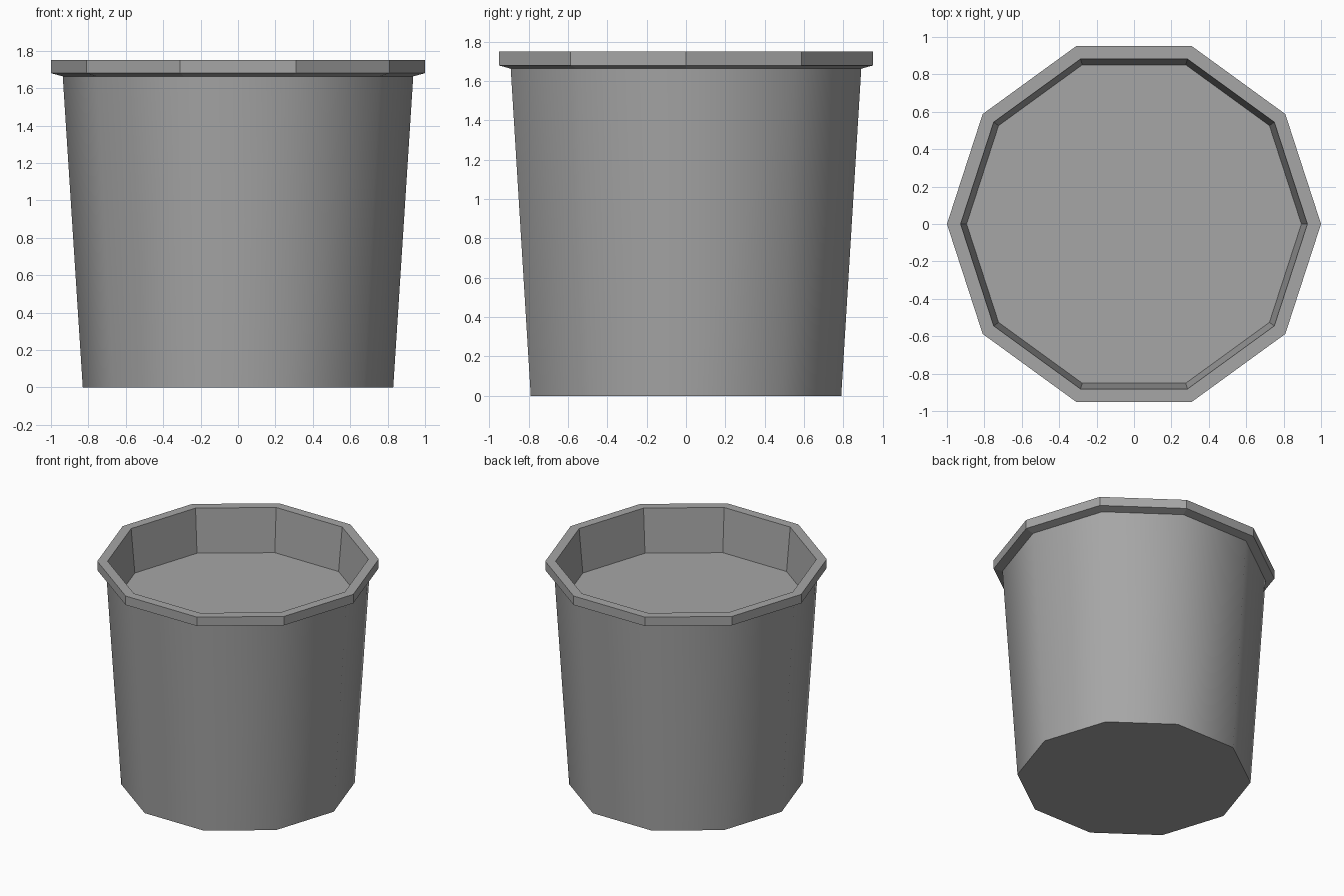
import bpy
import bmesh
from math import cos, sin, tau

SIDES = 10

cube = bpy.data.objects.get("Cube")
if cube:
    bpy.data.objects.remove(cube, do_unlink=True)


def make_material(name, colour):
    mat = bpy.data.materials.new(name)
    mat.use_nodes = True
    mat.diffuse_color = colour
    mat.node_tree.nodes["Principled BSDF"].inputs["Base Color"].default_value = colour
    return mat


def lathe(name, profile, mat, smooth_bands=()):
    """Turn a (radius, height) profile into a closed ten-sided pot."""
    bm = bmesh.new()
    rings = [[bm.verts.new((r * cos(tau * i / SIDES), r * sin(tau * i / SIDES), z))
              for i in range(SIDES)] for r, z in profile]
    bm.faces.new(rings[0][::-1])
    bm.faces.new(rings[-1])
    for band, (low, high) in enumerate(zip(rings, rings[1:])):
        for i in range(SIDES):
            j = (i + 1) % SIDES
            face = bm.faces.new((low[i], low[j], high[j], high[i]))
            face.smooth = band in smooth_bands
    # Only edges between two smooth faces stay soft
    for edge in bm.edges:
        edge.smooth = all(f.smooth for f in edge.link_faces)
    mesh = bpy.data.meshes.new(name)
    bm.to_mesh(mesh)
    bm.free()
    mesh.materials.append(mat)
    obj = bpy.data.objects.new(name, mesh)
    bpy.context.collection.objects.link(obj)
    return obj


grey = make_material("pot_grey", (0.38, 0.38, 0.38, 1))

# Tapered wall, flared lip, flat rim, then the recessed inside down to the fill
pot_profile = [
    (0.83, 0.0),
    (0.937, 1.663),
    (1.0, 1.68),
    (1.0, 1.75),
    (0.927, 1.75),
    (0.895, 1.41),
]
lathe("plant_pot", pot_profile, grey, smooth_bands=(0,))
